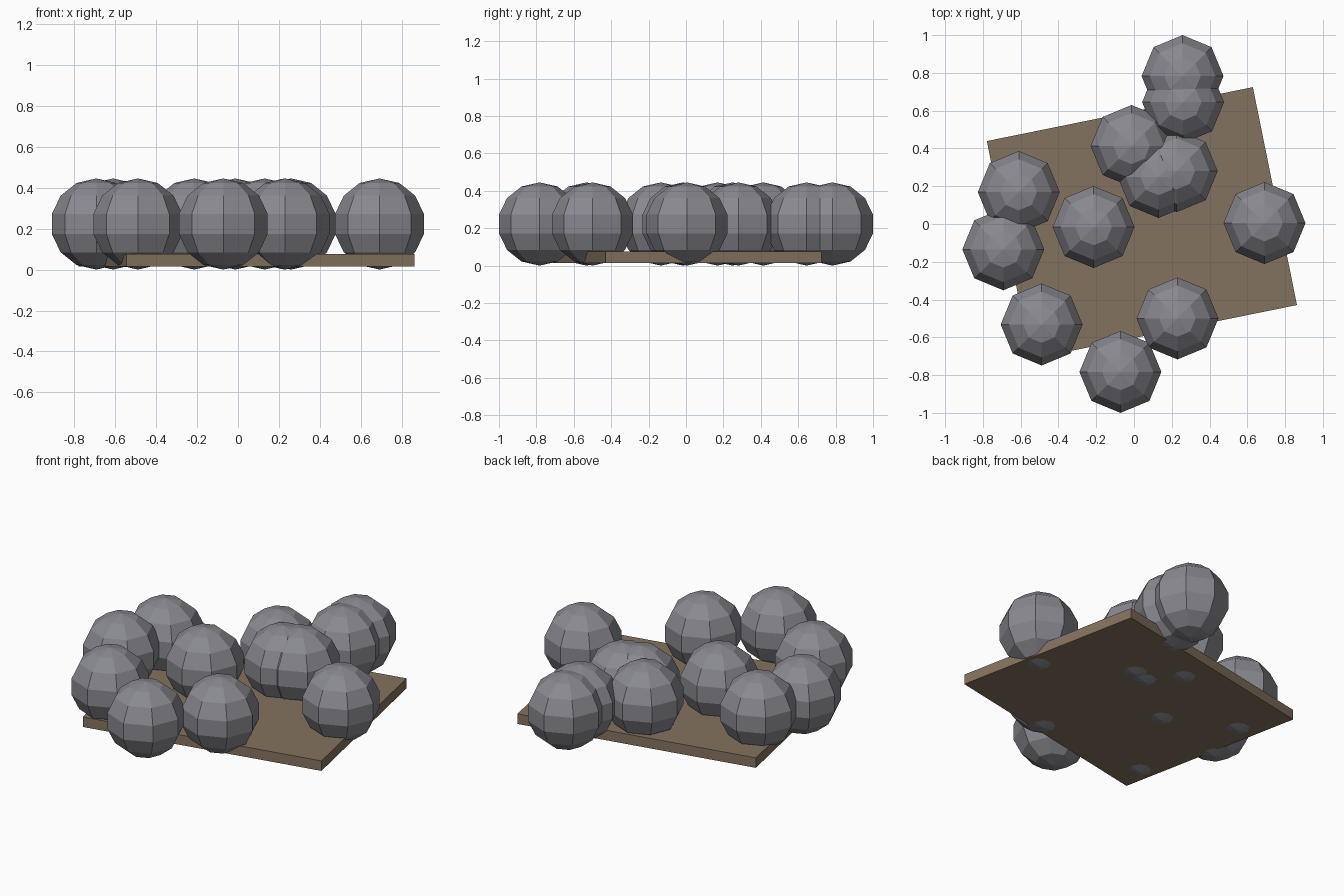
import bpy, math

if "Cube" in bpy.data.objects:
    bpy.data.objects.remove(bpy.data.objects["Cube"])


def material(name, rgb):
    m = bpy.data.materials.new(name)
    m.diffuse_color = (*rgb, 1)
    m.use_nodes = True
    m.node_tree.nodes["Principled BSDF"].inputs["Base Color"].default_value = m.diffuse_color
    return m


grey = material("stone_grey", (0.25, 0.25, 0.28))
brown = material("board_brown", (0.23, 0.17, 0.115))

# Flat rectangular board, turned slightly
bpy.ops.mesh.primitive_cube_add(size=1, location=(0.042, 0.005, 0.045),
                                rotation=(0, 0, math.radians(11.45)))
board = bpy.context.object
board.name = "board"
board.scale = (1.437, 1.177, 0.061)
board.data.materials.append(brown)

# Low-poly balls scattered over the board, sunk slightly through it
R = 0.2225
centres = [(0.257, 0.783), (0.26, 0.645), (-0.013, 0.413), (0.226, 0.28),
           (0.13, 0.249), (-0.61, 0.169), (-0.214, -0.016), (-0.692, -0.134),
           (0.691, 0.005), (-0.489, -0.532), (0.23, -0.5), (-0.072, -0.783)]
for i, (x, y) in enumerate(centres):
    bpy.ops.mesh.primitive_uv_sphere_add(segments=8, ring_count=7, radius=R,
                                         location=(x, y, R))
    ball = bpy.context.object
    ball.name = f"ball_{i + 1}"
    ball.data.materials.append(grey)
